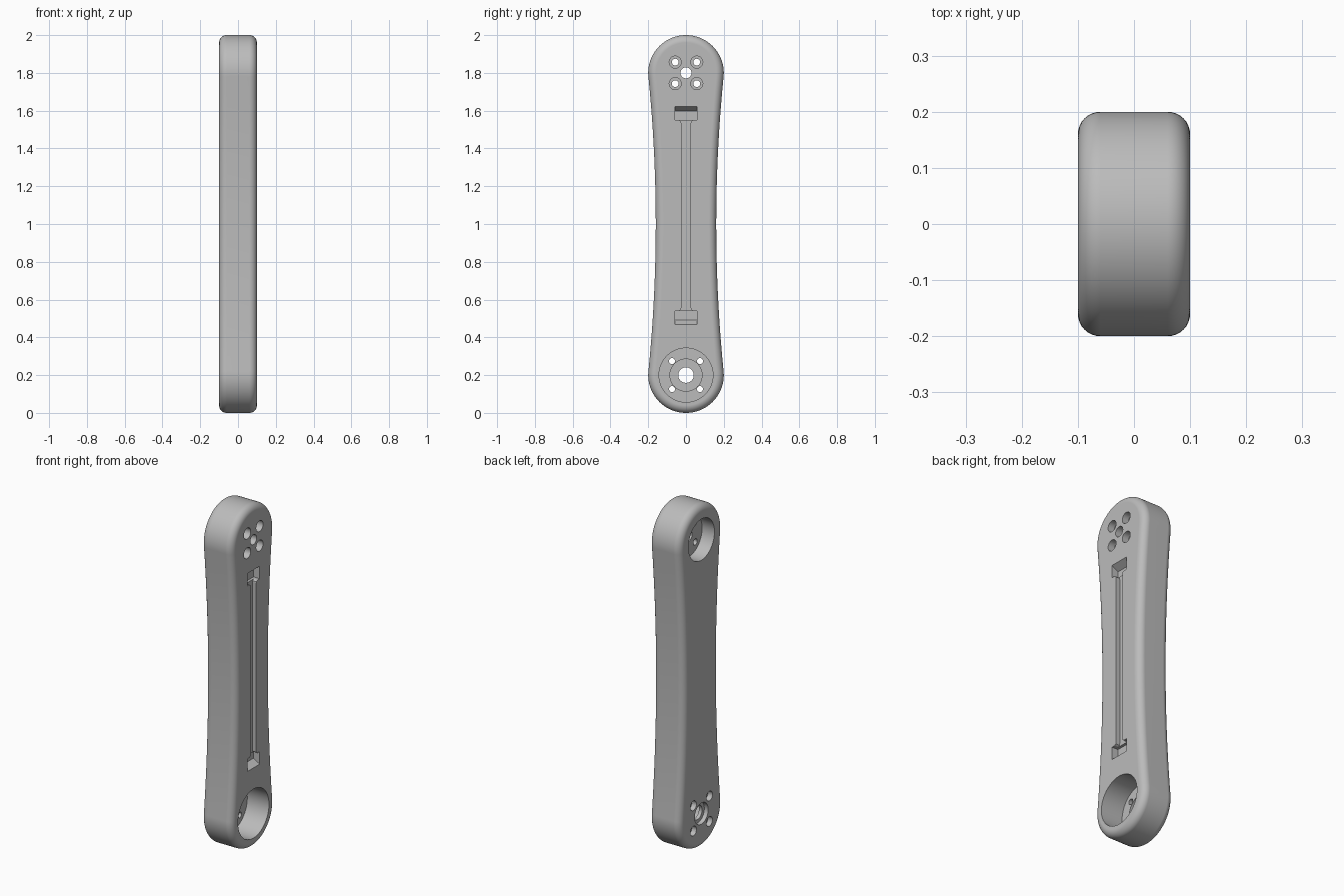
import bpy, bmesh, math

cube = bpy.data.objects.get("Cube")
if cube:
    bpy.data.objects.remove(cube, do_unlink=True)

grey = bpy.data.materials.new("satin grey")
grey.use_nodes = True
colour = (0.5, 0.5, 0.5, 1)
grey.diffuse_color = colour
grey.node_tree.nodes["Principled BSDF"].inputs["Base Color"].default_value = colour

HALF, END_R, WAIST, LOW, HIGH = 0.1, 0.2, 0.16, 0.2, 1.8
FILLET = 0.04


def loft(name, rings):
    """Solid skinned through equal-length rings of points, capped at both ends."""
    bm = bmesh.new()
    loops = [[bm.verts.new(p) for p in ring] for ring in rings]
    n = len(loops[0])
    for a, b in zip(loops, loops[1:]):
        for i in range(n):
            j = (i + 1) % n
            bm.faces.new((a[i], a[j], b[j], b[i]))
    bm.faces.new(loops[0][::-1])
    bm.faces.new(loops[-1])
    bmesh.ops.recalc_face_normals(bm, faces=bm.faces)
    mesh = bpy.data.meshes.new(name)
    bm.to_mesh(mesh)
    bm.free()
    mesh.materials.append(grey)
    obj = bpy.data.objects.new(name, mesh)
    bpy.context.collection.objects.link(obj)
    return obj


def outline(inset):
    """Waisted outline: round ends joined by tangent concave flanks."""
    mid, rise = (LOW + HIGH) / 2, (HIGH - LOW) / 2
    big = (rise ** 2 + WAIST ** 2 - END_R ** 2) / (2 * (END_R - WAIST))
    tilt = math.atan2(rise, WAIST + big)
    r, flank = END_R - inset, big + inset
    top = []
    for i in range(49):
        a = -tilt + (math.pi + 2 * tilt) * i / 48
        top.append((r * math.cos(a), HIGH + r * math.sin(a)))
    side = []
    for i in range(1, 20):
        a = tilt - 2 * tilt * i / 20
        side.append((flank * math.cos(a) - WAIST - big, mid + flank * math.sin(a)))
    half = top + side
    return half + [(-y, 2 * mid - z) for y, z in half]


def bore(y, z, profile, sides=40):
    """Stepped round cutter along x, from (radius, x) pairs."""
    turn = [2 * math.pi * i / sides for i in range(sides)]
    return loft("bore_cutter", [[(x, y + r * math.cos(a), z + r * math.sin(a)) for a in turn]
                                for r, x in profile])


# Arm body with rounded long edges
steps = [math.pi / 2 * i / 8 for i in range(9)]
layers = [(FILLET * (1 - math.sin(a)), -HALF + FILLET * (1 - math.cos(a))) for a in steps]
layers += [(d, -x) for d, x in reversed(layers)]
body = loft("link_arm", [[(x, y, z) for y, z in outline(d)] for d, x in layers])

cutters = []
# Lower drive pocket with stepped floor and shaft hole
cutters.append(bore(0, LOW, [(0.062, -0.12), (0.062, -0.075), (0.041, -0.075), (0.041, -0.055),
                             (0.085, -0.055), (0.085, -0.04), (0.143, -0.04), (0.143, 0.12)], 64))
# Upper pocket on the other face, with shaft hole
cutters.append(bore(0, HIGH, [(0.12, -0.12), (0.12, -0.02), (0.029, -0.02), (0.029, 0.12)], 64))

# Counterbored screw holes around both shafts
for sy in (-1, 1):
    for sz in (-1, 1):
        cutters.append(bore(sy * 0.074, LOW + sz * 0.074,
                            [(0.028, -0.12), (0.028, -0.07), (0.016, -0.07), (0.016, 0)], 24))
        cutters.append(bore(sy * 0.057, HIGH + sz * 0.057,
                            [(0.018, -0.06), (0.018, 0.06), (0.032, 0.06), (0.032, 0.12)], 24))

# Cable channel with flared mouths
G_LOW, G_HIGH = 0.465, 1.625
quarter = [(0.057, G_HIGH - 0.07), (0.034, G_HIGH - 0.076), (0.027, G_HIGH - 0.082), (0.025, G_HIGH - 0.092)]
right = quarter + [(y, G_LOW + G_HIGH - z) for y, z in reversed(quarter)]
ring = right + [(-y, z) for y, z in reversed(right)]
cutters.append(loft("channel_cutter", [[(x, y, z) for y, z in ring] for x in (0.075, 0.12)]))

# Cable end recesses with sloping end walls
for end, s in ((G_HIGH, -1), (G_LOW, 1)):
    section = [(0.12, end - s * 0.01), (0.06, end + s * 0.026),
               (0.06, end + s * 0.075), (0.12, end + s * 0.075)]
    cutters.append(loft("recess_cutter", [[(x, y, z) for x, z in section] for y in (-0.057, 0.057)]))

# Cut everything out of the body
bpy.ops.object.select_all(action='DESELECT')
body.select_set(True)
bpy.context.view_layer.objects.active = body
for cutter in cutters:
    cutter.hide_render = True
    mod = body.modifiers.new("cut", 'BOOLEAN')
    mod.operation, mod.solver, mod.object = 'DIFFERENCE', 'EXACT', cutter
    bpy.ops.object.modifier_apply(modifier=mod.name)
    bpy.data.objects.remove(cutter, do_unlink=True)

# Smooth shading with crisp cut edges and flat faces
bpy.ops.object.shade_smooth_by_angle(angle=math.radians(30))
normals = body.modifiers.new("flat_faces", 'WEIGHTED_NORMAL')
normals.keep_sharp = True
